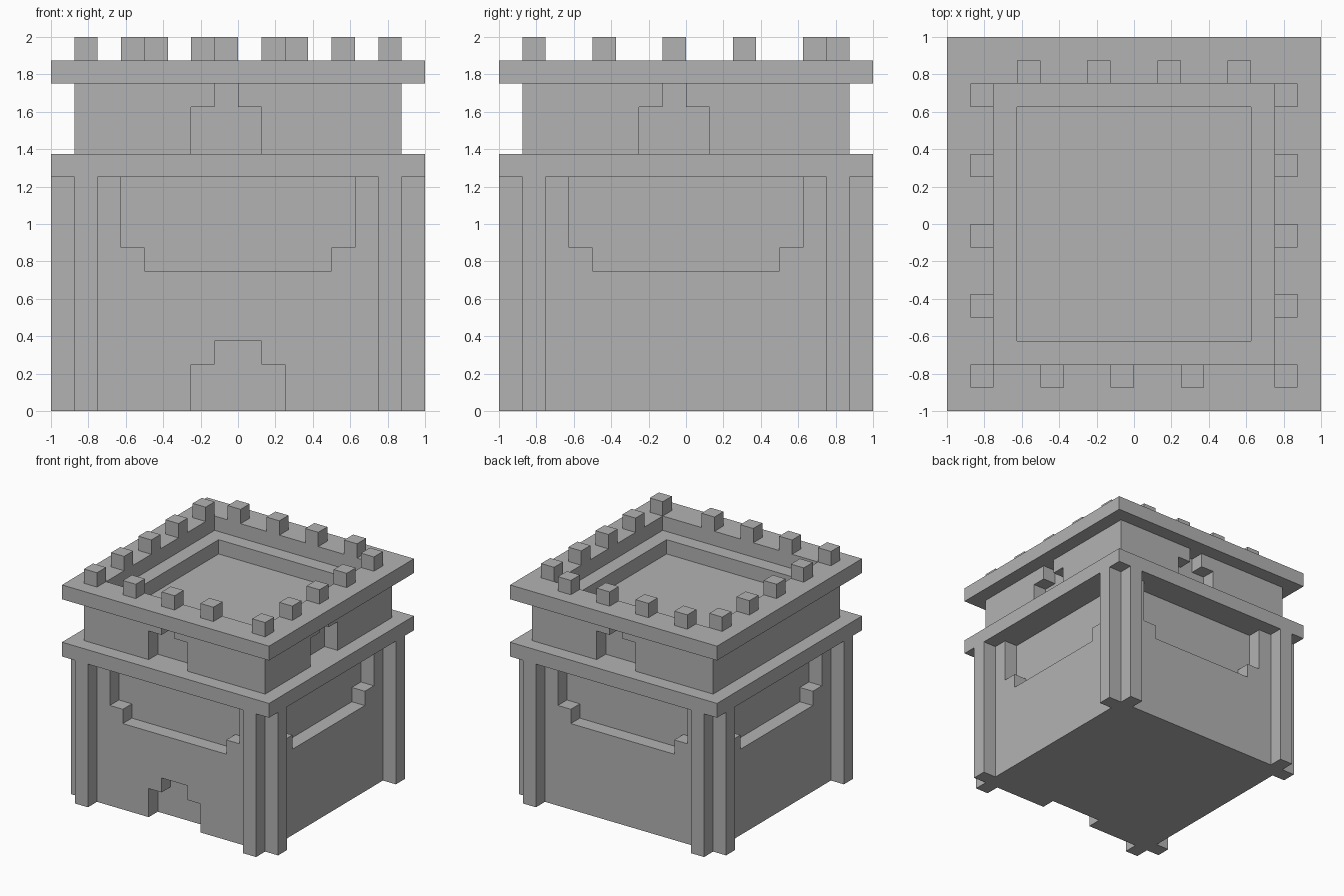
import bpy, bmesh
from math import pi
from mathutils import Matrix, Vector

if "Cube" in bpy.data.objects:
    bpy.data.objects.remove(bpy.data.objects["Cube"], do_unlink=True)

U = 0.125  # one block; all sizes below are counted in blocks

stone = bpy.data.materials.new("grey_stone")
stone.use_nodes = True
grey = (0.45, 0.45, 0.45, 1)
stone.diffuse_color = grey
stone.node_tree.nodes["Principled BSDF"].inputs["Base Color"].default_value = grey


def make(name, bm):
    bmesh.ops.recalc_face_normals(bm, faces=bm.faces)
    mesh = bpy.data.meshes.new(name)
    bm.to_mesh(mesh)
    bm.free()
    mesh.materials.append(stone)
    obj = bpy.data.objects.new(name, mesh)
    bpy.context.collection.objects.link(obj)
    return obj


def box(name, low, high, turn=0):
    low, high = Vector(low) * U, Vector(high) * U
    bm = bmesh.new()
    bmesh.ops.create_cube(bm, size=1, matrix=Matrix.Rotation(turn * pi / 2, 4, "Z")
                          @ Matrix.Translation((low + high) / 2)
                          @ Matrix.Diagonal((*(high - low), 1)))
    return make(name, bm)


def niche(name, outline, turn):
    """Cutter: an outline on the front, one block deep, turned to a side."""
    bm = bmesh.new()
    face = bm.faces.new([bm.verts.new((x * U, -8 * U, z * U)) for x, z in outline])
    grown = bmesh.ops.extrude_face_region(bm, geom=[face])["geom"]
    bmesh.ops.translate(bm, vec=(0, 2 * U, 0),
                        verts=[g for g in grown if isinstance(g, bmesh.types.BMVert)])
    bm.transform(Matrix.Rotation(turn * pi / 2, 4, "Z"))
    return make(name, bm)


def carve(obj, cutters):
    for cutter in cutters:
        cutter.hide_render = True
        mod = obj.modifiers.new("carve", "BOOLEAN")
        mod.operation, mod.solver, mod.object = "DIFFERENCE", "EXACT", cutter
    bpy.context.view_layer.update()
    graph = bpy.context.evaluated_depsgraph_get()
    mesh = bpy.data.meshes.new_from_object(obj.evaluated_get(graph))
    obj.modifiers.clear()
    obj.data = mesh
    for cutter in cutters:
        bpy.data.objects.remove(cutter, do_unlink=True)


# Outlines of the openings
WINDOW = [(-5, 11), (-5, 7), (-4, 7), (-4, 6), (4, 6), (4, 7), (5, 7), (5, 11)]
DOOR = [(-2, -1), (-2, 2), (-1, 2), (-1, 3), (1, 3), (1, 2), (2, 2), (2, -1)]
LOOPHOLE = [(-2, 10), (-2, 13), (-1, 13), (-1, 15), (0, 15), (0, 13), (1, 13), (1, 10)]

# Lower storey: wide windows on all sides, doors front and back
lower = box("lower_storey", (-7, -7, 0), (7, 7, 10))
carve(lower, [niche("window_cutter", WINDOW, t) for t in range(4)]
      + [niche("door_cutter", DOOR, t) for t in (0, 2)])

# Pillars: a pair on each side
for turn in range(4):
    for x in (-7, 6):
        box("pillar", (x, -8, 0), (x + 1, -7, 10), turn)

# Middle cornice
box("middle_cornice", (-8, -8, 10), (8, 8, 11))

# Upper storey: loopholes and sunken roof floor
upper = box("upper_storey", (-7, -7, 11), (7, 7, 14))
carve(upper, [niche("loophole_cutter", LOOPHOLE, t) for t in range(3)]
      + [box("roof_pit_cutter", (-5, -5, 13), (5, 5, 15))])

# Top cornice, open in the middle
top = box("top_cornice", (-8, -8, 14), (8, 8, 15))
carve(top, [box("roof_opening_cutter", (-6, -6, 13), (6, 6, 16))])

# Battlements
spots = [(x, -7) for x in (-7, -4, -1, 2, 6)]
spots += [(x, 6) for x in (-5, -2, 1, 4)]
spots += [(x, y) for x in (-7, 6) for y in (-4, -1, 2, 5)]
for x, y in spots:
    box("battlement", (x, y, 15), (x + 1, y + 1, 16))
